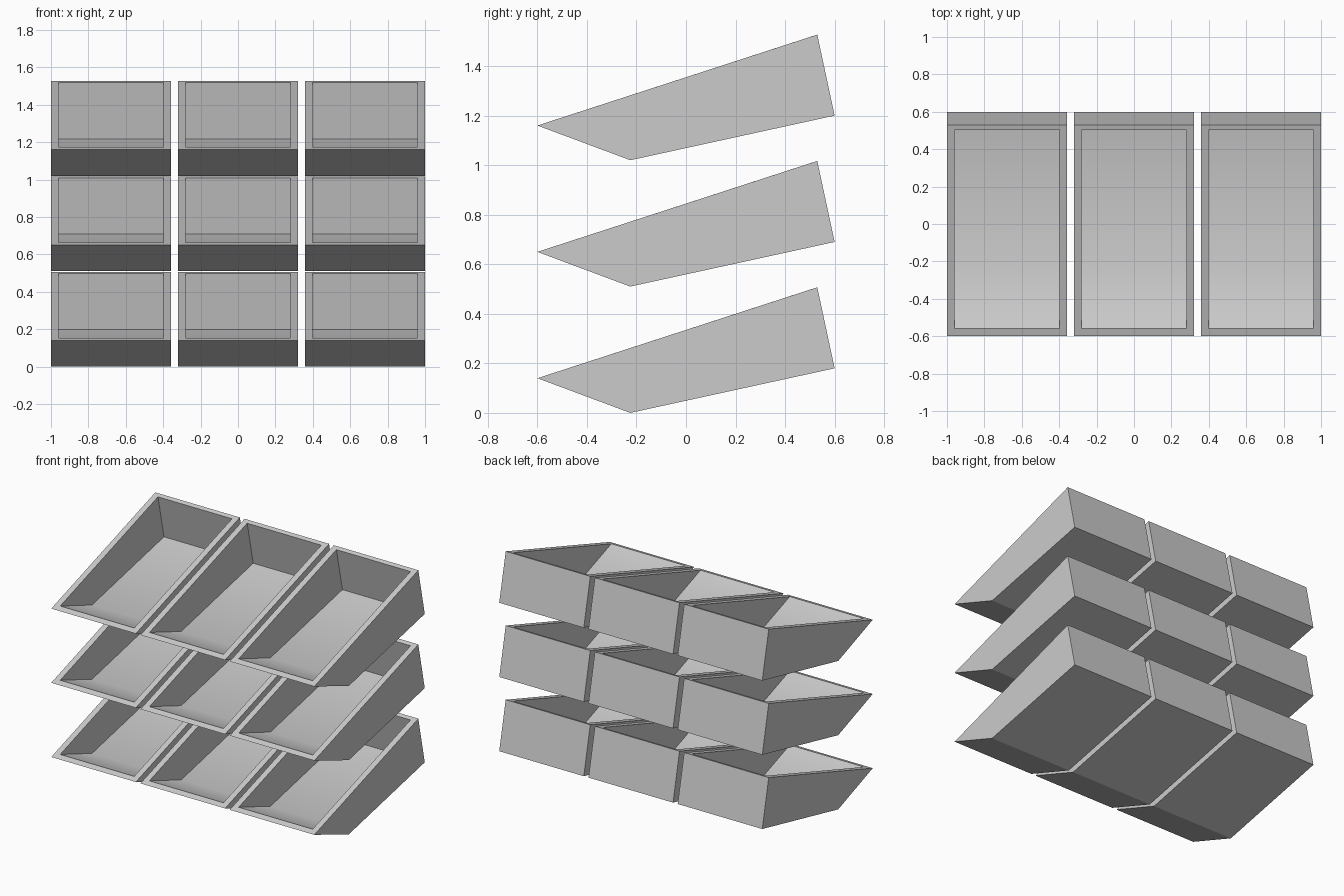
import bpy, bmesh

cube = bpy.data.objects.get("Cube")
if cube:
    bpy.data.objects.remove(cube)

grey = bpy.data.materials.new("plain_grey")
grey.use_nodes = True
colour = (0.6, 0.6, 0.6, 1)
grey.diffuse_color = colour
grey.node_tree.nodes["Principled BSDF"].inputs["Base Color"].default_value = colour

WIDTH, WALL = 0.643, 0.04
PITCH_X, PITCH_Z = 0.6785, 0.51

# Side profiles (y, z): front lip, low point, back foot, back top
OUTER = [(-0.6, 0.14), (-0.225, 0), (0.6, 0.18), (0.53, 0.507)]
INNER = [(-0.56, 0.153), (-0.215, 0.028), (0.567, 0.198), (0.502, 0.498)]


def ring(bm, profile, x):
    return [bm.verts.new((x, y, z)) for y, z in profile]


def tray_mesh():
    bm = bmesh.new()
    half = WIDTH / 2
    out_r, out_l = ring(bm, OUTER, -half), ring(bm, OUTER, half)
    in_r, in_l = ring(bm, INNER, WALL - half), ring(bm, INNER, half - WALL)
    # Side walls, outside and inside
    for side in (out_r, out_l, in_r, in_l):
        bm.faces.new(side)
    # Front slope, underside and back; the inner floor blends softly
    for i in range(3):
        bm.faces.new((out_r[i], out_r[i + 1], out_l[i + 1], out_l[i]))
        floor = bm.faces.new((in_r[i], in_l[i], in_l[i + 1], in_r[i + 1]))
        floor.smooth = i < 2
    # Rim around the opening
    outer = [out_r[0], out_l[0], out_l[3], out_r[3]]
    inner = [in_r[0], in_l[0], in_l[3], in_r[3]]
    for i in range(4):
        j = (i + 1) % 4
        bm.faces.new((outer[i], outer[j], inner[j], inner[i]))
    bmesh.ops.recalc_face_normals(bm, faces=bm.faces)
    mesh = bpy.data.meshes.new("tray")
    bm.to_mesh(mesh)
    bm.free()
    mesh.materials.append(grey)
    return mesh


# Three tiers of three trays
tray = tray_mesh()
for row, tier in enumerate(("bottom", "middle", "top")):
    for col, place in enumerate(("right", "centre", "left")):
        obj = bpy.data.objects.new(f"{tier}_{place}_tray", tray)
        obj.location = ((col - 1) * PITCH_X, 0, row * PITCH_Z)
        bpy.context.collection.objects.link(obj)
